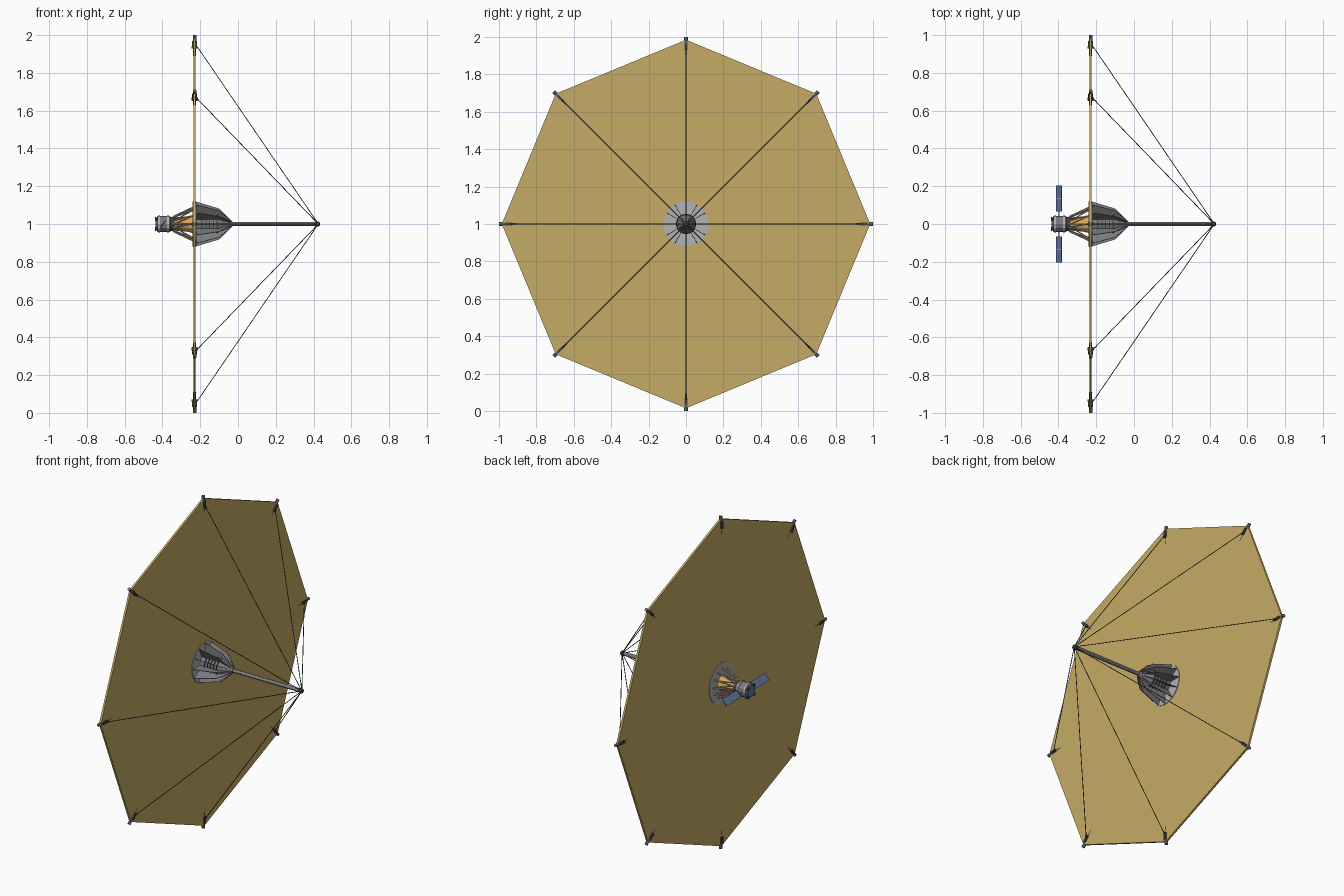
import bpy, bmesh
from math import sin, cos, pi, radians
from mathutils import Vector, Matrix

cube = bpy.data.objects.get("Cube")
if cube:
    bpy.data.objects.remove(cube, do_unlink=True)

SAIL_X = -0.23
CENTRE = Vector((0, 0, 1))


def material(name, rgb):
    m = bpy.data.materials.new(name)
    m.use_nodes = True
    m.diffuse_color = (*rgb, 1)
    m.node_tree.nodes["Principled BSDF"].inputs["Base Color"].default_value = (*rgb, 1)
    return m


GOLD = material("gold_film", (0.56, 0.41, 0.13))
AMBER = material("amber_foil", (0.7, 0.4, 0.1))
DARK = material("dark_metal", (0.06, 0.06, 0.065))
GREY = material("grey_metal", (0.2, 0.2, 0.21))
LIGHT = material("light_metal", (0.45, 0.45, 0.46))
BLUE = material("solar_blue", (0.12, 0.19, 0.38))


def polar(x, r, angle):
    """Point at distance r from the mast axis."""
    return CENTRE + Vector((x, r * cos(angle), r * sin(angle)))


def finish(name, bm, mat, smooth=False):
    bmesh.ops.recalc_face_normals(bm, faces=bm.faces)
    me = bpy.data.meshes.new(name)
    bm.to_mesh(me)
    bm.free()
    me.materials.append(mat)
    ob = bpy.data.objects.new(name, me)
    bpy.context.collection.objects.link(ob)
    if smooth:
        bpy.ops.object.select_all(action="DESELECT")
        ob.select_set(True)
        bpy.context.view_layer.objects.active = ob
        bpy.ops.object.shade_smooth_by_angle()
    return ob


def add_rod(bm, a, b, r1, r2=None, sides=6):
    d = b - a
    mat = Matrix.Translation((a + b) / 2) @ d.to_track_quat("Z", "Y").to_matrix().to_4x4()
    bmesh.ops.create_cone(bm, cap_ends=True, segments=sides, radius1=r1,
                          radius2=r1 if r2 is None else r2, depth=d.length, matrix=mat)


def add_box(bm, place, size):
    bmesh.ops.create_cube(bm, size=1, matrix=place @ Matrix.Diagonal((*size, 1)))


def lathe(name, profile, sides, mat, smooth=False):
    """Turn (x, radius) pairs around the mast axis."""
    bm = bmesh.new()
    rings = [[bm.verts.new(polar(x, r, 2 * pi * i / sides)) for i in range(sides)]
             for x, r in profile]
    for a, b in zip(rings, rings[1:]):
        for i in range(sides):
            j = (i + 1) % sides
            bm.faces.new((a[i], a[j], b[j], b[i]))
    bm.faces.new(rings[0])
    bm.faces.new(rings[-1])
    return finish(name, bm, mat, smooth)


# Octagonal sail, with a hub plate on both sides
lathe("sail", [(SAIL_X - 0.006, 0.985), (SAIL_X + 0.006, 0.985)], 8, GOLD)
lathe("hub_plate", [(SAIL_X - 0.01, 0.12), (SAIL_X + 0.01, 0.12)], 32, LIGHT)

# Mast and its end cap
lathe("mast", [(-0.06, 0.011), (0.42, 0.011)], 12, GREY, True)
lathe("mast_cap", [(0.41, 0.014), (0.428, 0.014), (0.433, 0.008)], 12, DARK)

# Stays from the mast end to the corners
bm = bmesh.new()
for i in range(8):
    a = i * pi / 4
    add_rod(bm, polar(0.42, 0.008, a), polar(-0.217, 0.94, a), 0.0022, sides=5)
finish("stays", bm, DARK)

# Corner fittings: sleeve, tip pin and clamp on each side of the sail
sleeves, pins = bmesh.new(), bmesh.new()
for i in range(8):
    a = i * pi / 4
    turn = Matrix.Translation(CENTRE) @ Matrix.Rotation(a, 4, "X")
    add_box(sleeves, turn @ Matrix.Translation((SAIL_X, 0.949, 0)), (0.026, 0.04, 0.015))
    add_box(sleeves, turn @ Matrix.Translation((SAIL_X, 0.935, 0)), (0.034, 0.012, 0.009))
    add_rod(pins, polar(SAIL_X, 0.89, a), polar(SAIL_X, 0.935, a), 0.007, 0.009, 8)
    add_rod(pins, polar(SAIL_X, 0.965, a), polar(SAIL_X, 1.0, a), 0.0095, sides=8)
finish("corner_sleeves", sleeves, DARK)
finish("corner_pins", pins, GREY)

# Hub core with collars and radial fins
lathe("hub_core", [(-0.22, 0.05), (-0.1, 0.05), (-0.03, 0.014)], 12, GREY)
for k in range(5):
    x = -0.19 + 0.02 * k
    lathe(f"core_collar_{k + 1}", [(x - 0.003, 0.055), (x + 0.003, 0.055)], 12, DARK)

fin_outline = [(-0.22, 0.04), (-0.22, 0.117), (-0.2, 0.112), (-0.1, 0.082),
               (-0.04, 0.024), (-0.03, 0.01)]
bm = bmesh.new()
for i in range(12):
    turn = Matrix.Translation(CENTRE) @ Matrix.Rotation(i * pi / 6, 4, "X")
    face = bm.faces.new([bm.verts.new(turn @ Vector((x, r, -0.0015))) for x, r in fin_outline])
    ext = bmesh.ops.extrude_face_region(bm, geom=[face])
    verts = [g for g in ext["geom"] if isinstance(g, bmesh.types.BMVert)]
    bmesh.ops.translate(bm, verts=verts, vec=turn.to_3x3() @ Vector((0, 0, 0.003)))
finish("hub_fins", bm, GREY)

# Truss between the hub and the body
struts, braces = bmesh.new(), bmesh.new()
for i in range(12):
    a, b = i * pi / 6, (i + 1) * pi / 6
    add_rod(struts, polar(-0.235, 0.09, a), polar(-0.345, 0.038, a), 0.004)
    add_rod(braces, polar(-0.24, 0.082, a), polar(-0.34, 0.036, b), 0.003)
finish("truss_struts", struts, LIGHT)
finish("truss_braces", braces, AMBER)
lathe("truss_core", [(-0.235, 0.045), (-0.345, 0.028)], 12, AMBER)

# Spacecraft body
lathe("body_neck", [(-0.335, 0.036), (-0.36, 0.036)], 12, DARK)
lathe("body", [(-0.355, 0.03), (-0.36, 0.042), (-0.425, 0.042), (-0.43, 0.036)], 12, GREY)
for k, x in enumerate((-0.37, -0.418)):
    lathe(f"body_band_{k + 1}", [(x - 0.005, 0.046), (x + 0.005, 0.046)], 12, LIGHT)
lathe("body_end_panel", [(-0.425, 0.034), (-0.436, 0.034)], 12, BLUE)
bm = bmesh.new()
for i in range(4):
    a = pi / 4 + i * pi / 2
    add_rod(bm, polar(-0.415, 0.035, a), polar(-0.439, 0.038, a), 0.007, 0.01, 8)
finish("thrusters", bm, DARK)

# Tilted solar wings on both sides
for side, label in ((1, "back"), (-1, "front")):
    tilt = Matrix.Translation((-0.397, 0, 1)) @ Matrix.Rotation(radians(-52), 4, "Y")
    bm = bmesh.new()
    for k in range(2):
        y = side * (0.099 + 0.071 * k)
        add_box(bm, tilt @ Matrix.Translation((0, y, 0)), (0.046, 0.068, 0.004))
    finish(f"{label}_solar_wing", bm, BLUE)
    bm = bmesh.new()
    add_rod(bm, Vector((-0.397, side * 0.03, 1)), Vector((-0.397, side * 0.068, 1)), 0.004)
    add_box(bm, tilt @ Matrix.Translation((0, side * 0.1345, 0)), (0.048, 0.004, 0.006))
    finish(f"{label}_wing_frame", bm, LIGHT)
